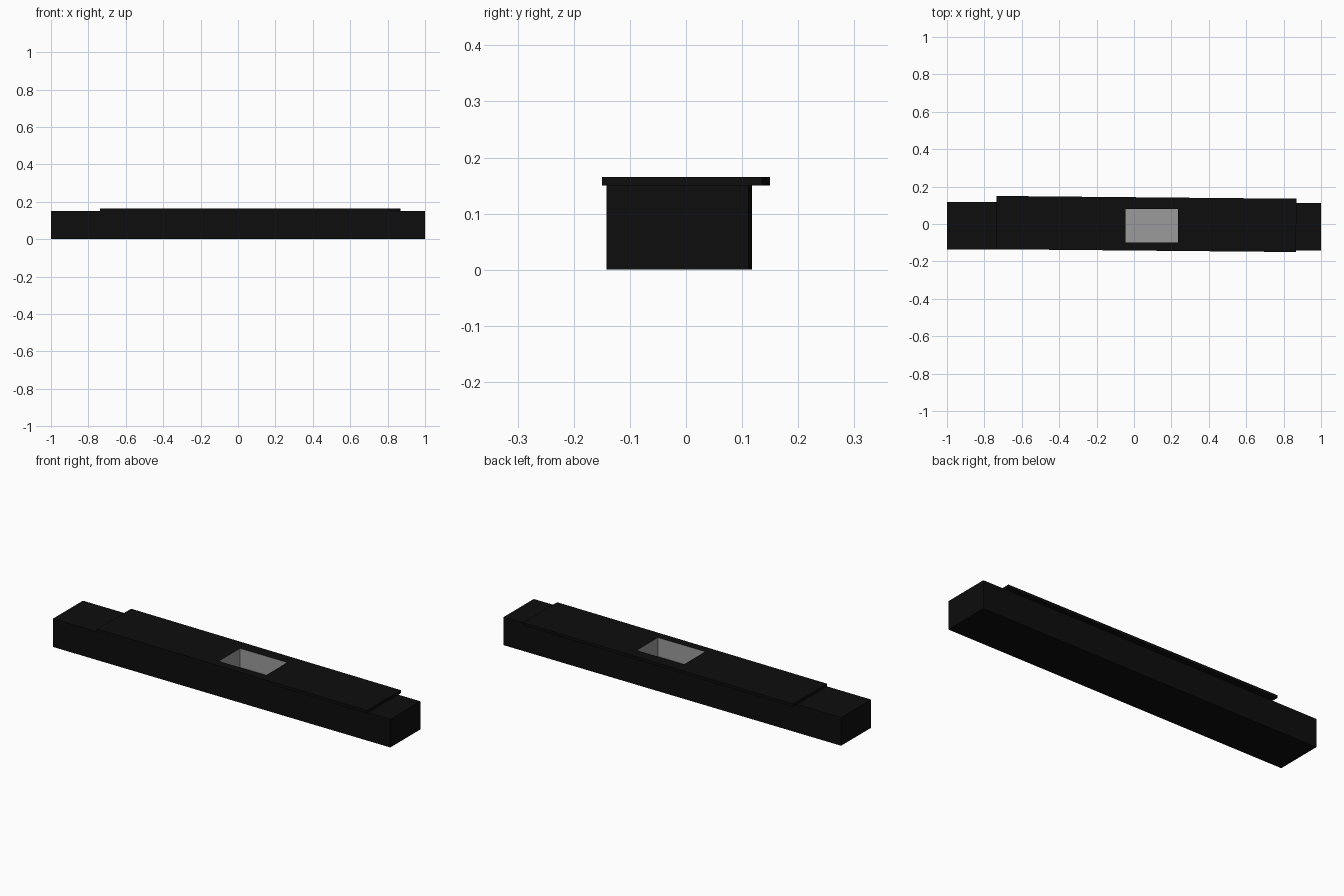
import bpy, bmesh
from mathutils import Matrix, Vector

cube = bpy.data.objects.get("Cube")
if cube:
    bpy.data.objects.remove(cube)


def make_material(name, value):
    mat = bpy.data.materials.new(name)
    mat.use_nodes = True
    colour = (value, value, value, 1)
    mat.diffuse_color = colour
    mat.node_tree.nodes["Principled BSDF"].inputs["Base Color"].default_value = colour
    return mat


BLACK = make_material("matte black", 0.004)
GREY = make_material("light grey", 0.33)

# Recess shared by the body and the cover plate
POCKET_MIN, POCKET_MAX = Vector((-0.045, -0.098)), Vector((0.235, 0.08))


def rectangle(low, high):
    return [Vector(p) for p in ((low.x, low.y), (high.x, low.y),
                                (high.x, high.y), (low.x, high.y))]


def pocketed_box(name, centre, size, angle, z0, z1, floor=None):
    """Slightly turned box with the recess; without a floor it is cut through."""
    half = Vector(size) / 2
    turn = Matrix.Rotation(angle, 2)
    outer = [turn @ p + Vector(centre) for p in rectangle(-half, half)]
    inner = rectangle(POCKET_MIN, POCKET_MAX)
    bm = bmesh.new()

    def ring(points, z):
        return [bm.verts.new((p.x, p.y, z)) for p in points]

    def bridge(a, b, material=0):
        for i in range(4):
            j = (i + 1) % 4
            bm.faces.new((a[i], a[j], b[j], b[i])).material_index = material

    base, top, rim = ring(outer, z0), ring(outer, z1), ring(inner, z1)
    well = ring(inner, z0 if floor is None else floor)
    bridge(base, top)
    bridge(top, rim)
    bridge(rim, well, 1)
    if floor is None:
        bridge(well, base)
    else:
        bm.faces.new(well).material_index = 1
        bm.faces.new(base)
    bmesh.ops.recalc_face_normals(bm, faces=bm.faces)
    mesh = bpy.data.meshes.new(name)
    bm.to_mesh(mesh)
    bm.free()
    mesh.materials.append(BLACK)
    mesh.materials.append(GREY)
    bpy.context.collection.objects.link(bpy.data.objects.new(name, mesh))


# Long bar with the grey recess sunk into it
pocketed_box("body", (0, -0.012), (1.998, 0.253), -0.0035, 0, 0.15, floor=0.065)
# Thin cover plate, open over the recess
pocketed_box("cover_plate", (0.065, 0), (1.605, 0.285), -0.0093, 0.15, 0.165)
